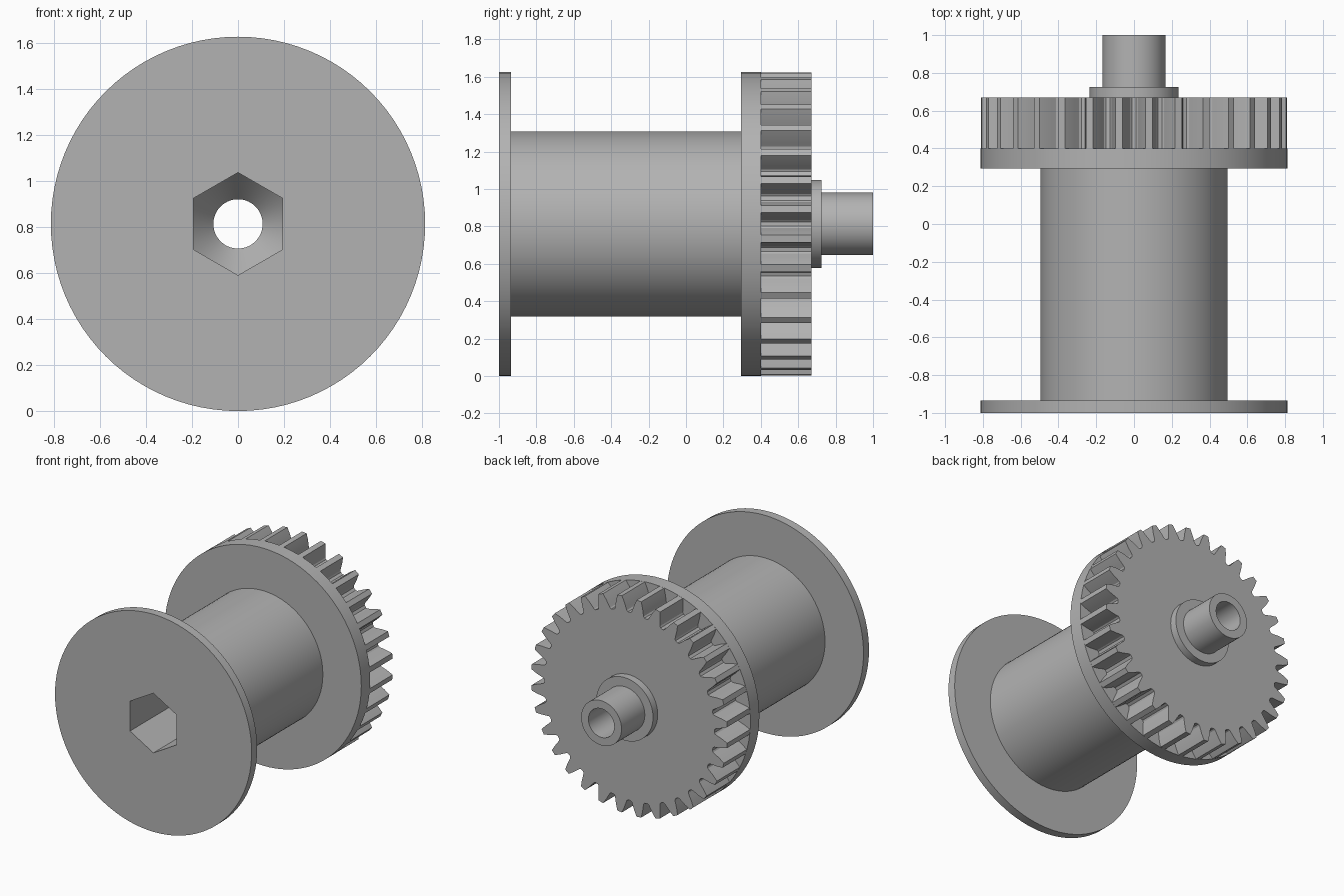
import bpy, bmesh, math

cube = bpy.data.objects.get("Cube")
if cube:
    bpy.data.objects.remove(cube, do_unlink=True)

RIM = 0.813          # flange radius, also the axis height
BORE = 0.107
HEX = 0.223          # hex corner radius
TEETH = 32
SEGMENTS = 96

grey = bpy.data.materials.new("plain grey")
grey.use_nodes = True
colour = (0.45, 0.45, 0.45, 1)
grey.diffuse_color = colour
grey.node_tree.nodes["Principled BSDF"].inputs["Base Color"].default_value = colour


def circle(radius, y, angles=None):
    angles = angles or [math.tau * i / SEGMENTS for i in range(SEGMENTS)]
    return [(radius * math.cos(a), y, RIM + radius * math.sin(a)) for a in angles]


def hex_radius(angle):
    """Radius of a hexagon with a corner pointing up."""
    side = math.tau / 6
    offset = (angle - math.pi / 2) % side - side / 2
    return HEX * math.cos(side / 2) / math.cos(offset)


def hex_ring(depth):
    """Hexagonal ring whose depth may vary with its radius."""
    ring = []
    for i in range(SEGMENTS):
        a = math.tau * i / SEGMENTS
        r = hex_radius(a)
        ring.append((r * math.cos(a), depth(r), RIM + r * math.sin(a)))
    return ring


def skin(name, rings):
    """Join successive rings with quads, facing out along the path."""
    bm = bmesh.new()
    loops = [[bm.verts.new(p) for p in ring] for ring in rings]
    for low, high in zip(loops, loops[1:]):
        for i in range(len(low)):
            j = (i + 1) % len(low)
            bm.faces.new((low[i], high[i], high[j], low[j]))
    mesh = bpy.data.meshes.new(name)
    bm.to_mesh(mesh)
    bm.free()
    mesh.materials.append(grey)
    obj = bpy.data.objects.new(name, mesh)
    bpy.context.collection.objects.link(obj)
    bpy.ops.object.select_all(action="DESELECT")
    obj.select_set(True)
    bpy.context.view_layer.objects.active = obj
    bpy.ops.object.shade_smooth_by_angle(angle=math.radians(28))
    return obj


# Front flange, winding drum and rear flange
skin("spool", [hex_ring(lambda r: -1)] + [circle(r, y) for r, y in (
    (RIM, -1), (RIM, -0.935), (0.495, -0.935), (0.495, 0.295),
    (RIM, 0.295), (RIM, 0.4), (0.69, 0.4))])

# Gear: half a tooth as (fraction of pitch, radius), mirrored
half = [(-0.42, 0.703), (-0.35, 0.712), (-0.29, 0.738), (-0.23, 0.768), (-0.12, 0.812)]
tooth = half + [(-f, r) for f, r in reversed(half)]
outline = [(math.tau * (t + 0.5 + f) / TEETH, r) for t in range(TEETH) for f, r in tooth]


def gear_ring(y):
    return [(r * math.cos(a), y, RIM + r * math.sin(a)) for a, r in outline]


skin("drive_gear", [gear_ring(0.4), gear_ring(0.67),
                    circle(0.2, 0.67, [a for a, r in outline])])

# Collar and hollow shaft end
skin("shaft_end", [circle(r, y) for r, y in (
    (0.235, 0.67), (0.235, 0.725), (0.167, 0.725), (0.167, 1), (BORE, 1))])

# Round bore that flares into a hexagonal socket open at the front
FLARE_END = 0.35
skin("hex_socket", [circle(BORE, 1), circle(BORE, FLARE_END),
                    hex_ring(lambda r: FLARE_END - (r - BORE) * 1.2),
                    hex_ring(lambda r: -1)])
